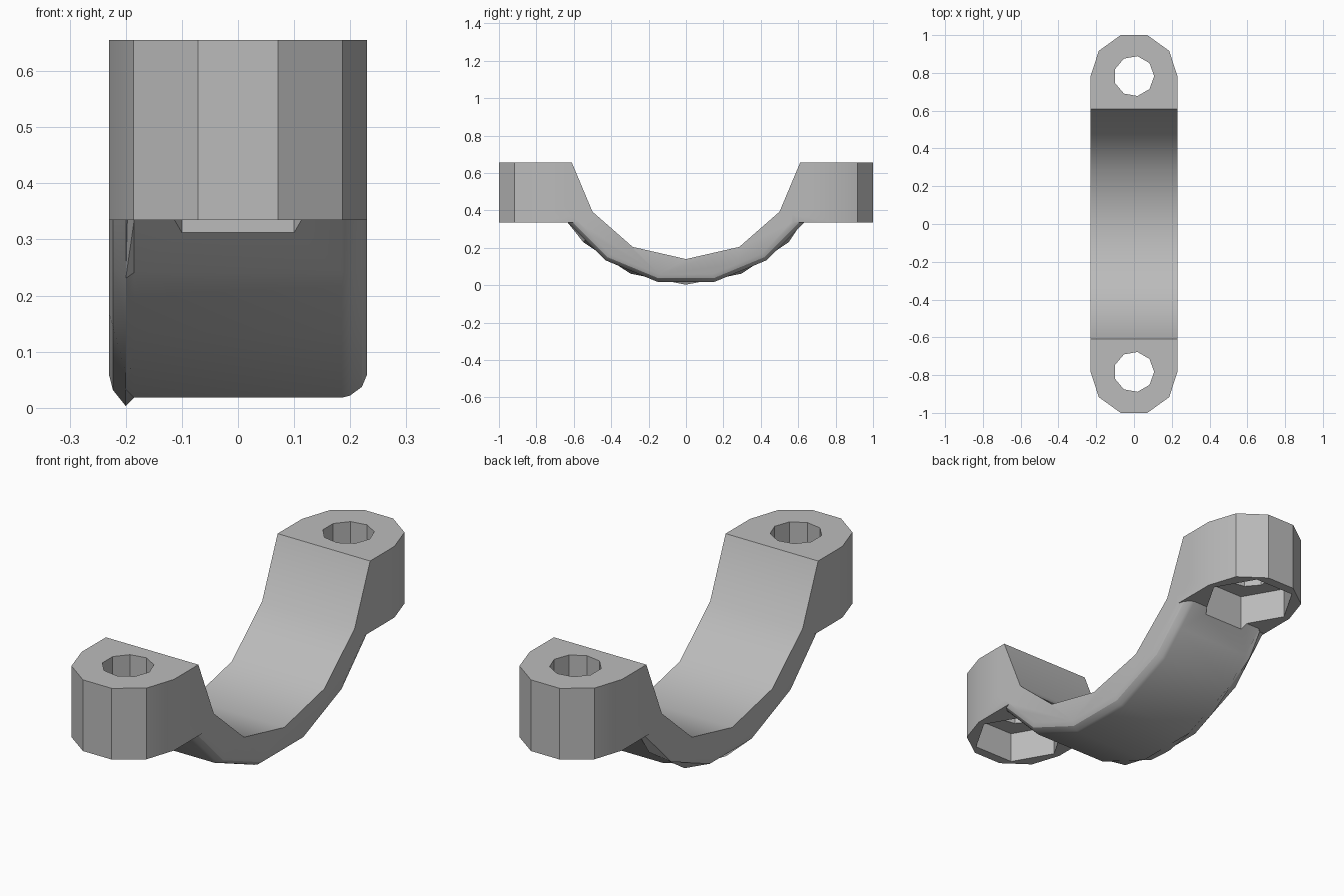
import bpy, bmesh, math

cube = bpy.data.objects.get("Cube")
if cube:
    bpy.data.objects.remove(cube)

grey = bpy.data.materials.new("plain grey")
grey.use_nodes = True
GREY = (0.5, 0.5, 0.5, 1)
grey.diffuse_color = GREY
grey.node_tree.nodes["Principled BSDF"].inputs["Base Color"].default_value = GREY

TOP, SEAT, HALF, BOLT_Y = 0.655, 0.335, 0.23, 0.783
CENTRE_Z = 0.78
STEP = math.radians(11.25)


def loft(name, rings):
    """Closed solid through rings that have equal point counts."""
    bm = bmesh.new()
    loops = [[bm.verts.new(p) for p in ring] for ring in rings]
    n = len(loops[0])
    for a, b in zip(loops, loops[1:]):
        for i in range(n):
            j = (i + 1) % n
            bm.faces.new((a[i], a[j], b[j], b[i]))
    bm.faces.new(loops[0][::-1])
    bm.faces.new(loops[-1])
    bmesh.ops.recalc_face_normals(bm, faces=bm.faces)
    mesh = bpy.data.meshes.new(name)
    bm.to_mesh(mesh)
    bm.free()
    mesh.materials.append(grey)
    obj = bpy.data.objects.new(name, mesh)
    bpy.context.collection.objects.link(obj)
    return obj


def prism(name, sides, radius, y, z0, z1):
    ring = [(radius * math.cos(math.tau * i / sides),
             y + radius * math.sin(math.tau * i / sides)) for i in range(sides)]
    return loft(name, [[(px, py, z) for px, py in ring] for z in (z0, z1)])


def combine(target, other, operation):
    mod = target.modifiers.new(operation.lower(), 'BOOLEAN')
    mod.operation, mod.solver, mod.object = operation, 'EXACT', other
    bpy.context.view_layer.objects.active = target
    bpy.ops.object.modifier_apply(modifier=mod.name)
    bpy.data.objects.remove(other)


# Curved strap: faceted inner curve, outer curve with rounded long edges
inner_half = [(0.61, TOP), (0.5, 0.393), (0.285, 0.205)]
inner = inner_half + [(0, 0.14)] + [(-y, z) for y, z in inner_half[::-1]]


def strap_section(x, radius, phase):
    outer = []
    for k in range(-5, 6):
        r = radius if (k + phase) % 2 else radius * math.cos(STEP)
        outer.append((r * math.sin(k * STEP), CENTRE_Z - r * math.cos(k * STEP)))
    shoulder = [(-0.65, 0.42), (-0.65, TOP)]
    ends = [(-y, z) for y, z in shoulder]
    pts = inner + shoulder[::-1] + outer + ends
    return [(x, y, z) for y, z in pts]


strap = loft("clamp_strap", [strap_section(*s) for s in (
    (-HALF, 0.735, 0), (-0.223, 0.763, 0), (-0.2, 0.777, 1), (-0.185, 0.777, 0),
    (0.185, 0.777, 0), (0.2, 0.773, 0), (0.221, 0.757, 0), (HALF, 0.735, 0))])

# Bolt lugs at both ends: half decagon plan, block inwards
for side in (-1, 1):
    arc = [(HALF * math.cos(i * math.pi / 5), BOLT_Y + HALF * 0.99 * math.sin(i * math.pi / 5))
           for i in range(6)]
    rings = []
    for z, y_in in ((SEAT, 0.56), (TOP, 0.612)):
        plan = arc + [(-HALF, y_in), (HALF, y_in)]
        rings.append([(x, side * y, z) for x, y in plan])
    combine(strap, loft("lug", rings), 'UNION')

# Bolt holes and hexagonal nut pockets
for side in (-1, 1):
    y = side * BOLT_Y
    combine(strap, prism("hole", 9, 0.107, y, 0.2, 0.8), 'DIFFERENCE')
    combine(strap, prism("pocket", 6, 0.2, y, 0.2, 0.475), 'DIFFERENCE')

bpy.ops.object.select_all(action='DESELECT')
strap.select_set(True)
bpy.context.view_layer.objects.active = strap
bpy.ops.object.shade_smooth_by_angle(angle=math.radians(30))
